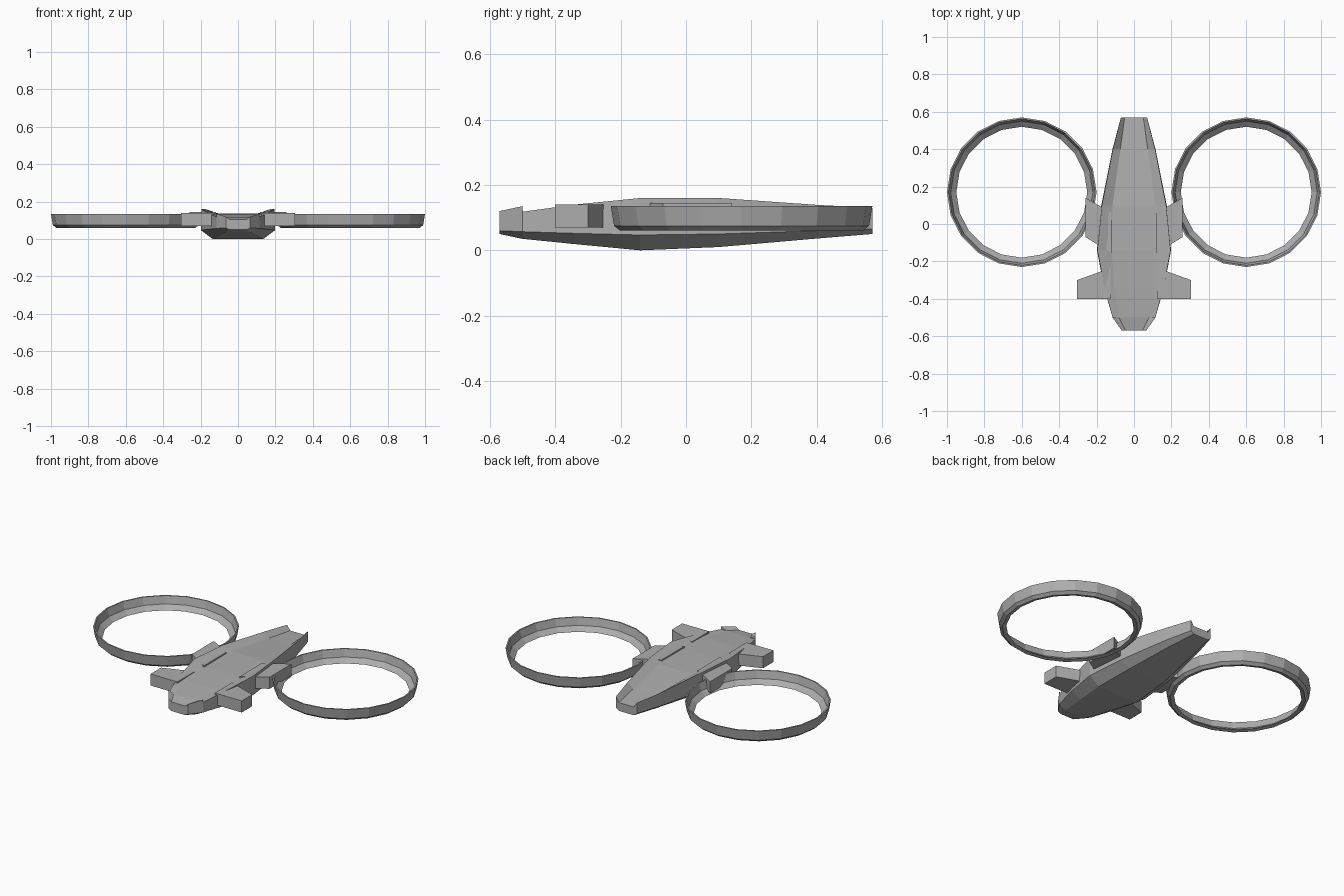
import bpy
import math

cube = bpy.data.objects.get("Cube")
if cube:
    bpy.data.objects.remove(cube, do_unlink=True)

grey = bpy.data.materials.new("hull_grey")
grey.use_nodes = True
colour = (0.42, 0.42, 0.42, 1)
grey.diffuse_color = colour
grey.node_tree.nodes["Principled BSDF"].inputs["Base Color"].default_value = colour


def loft(name, loops, closed=False):
    """Skin matching point loops, capping the ends or joining them into a ring."""
    n, count = len(loops[0]), len(loops)
    verts = [p for loop in loops for p in loop]
    faces = []
    for i in range(count if closed else count - 1):
        a, b = i * n, (i + 1) % count * n
        for j in range(n):
            k = (j + 1) % n
            faces.append((a + j, a + k, b + k, b + j))
    if not closed:
        faces += [tuple(range(n))[::-1], tuple(range((count - 1) * n, count * n))]
    mesh = bpy.data.meshes.new(name)
    mesh.from_pydata(verts, [], faces)
    mesh.materials.append(grey)
    obj = bpy.data.objects.new(name, mesh)
    bpy.context.collection.objects.link(obj)
    # Make all faces point outward
    import bmesh
    bm = bmesh.new()
    bm.from_mesh(mesh)
    bmesh.ops.recalc_face_normals(bm, faces=bm.faces)
    bm.to_mesh(mesh)
    bm.free()
    return obj


def plate(name, outline, low, high):
    return loft(name, [[(x, y, z) for x, y in outline] for z in (low, high)])


# Hull stations: y, then x and z of keel edge, chine, rim and deck edge
stations = [
    (-0.57, (0.045, 0.05), (0.065, 0.06), (0.065, 0.12), (0.045, 0.105)),
    (-0.50, (0.07, 0.035), (0.115, 0.057), (0.115, 0.135), (0.08, 0.118)),
    (-0.499, (0.07, 0.035), (0.115, 0.057), (0.115, 0.118), (0.08, 0.118)),
    (-0.34, (0.10, 0.019), (0.16, 0.052), (0.158, 0.14), (0.105, 0.13)),
    (-0.14, (0.135, 0.0), (0.198, 0.047), (0.196, 0.16), (0.12, 0.136)),
    (0.10, (0.12, 0.01), (0.175, 0.05), (0.172, 0.16), (0.115, 0.136)),
    (0.40, (0.08, 0.036), (0.115, 0.06), (0.113, 0.139), (0.073, 0.112)),
    (0.57, (0.05, 0.05), (0.07, 0.065), (0.07, 0.13), (0.05, 0.10)),
]
hull_loops = []
for y, *half in stations:
    right = [(x, y, z) for x, z in half]
    hull_loops.append(right + [(-x, y, z) for x, y, z in reversed(right)])
loft("hull", hull_loops)

# Rotor guard cross-section: radius and height
guard = [(0.40, 0.135), (0.39, 0.075), (0.372, 0.06),
         (0.35, 0.065), (0.38, 0.09), (0.392, 0.135)]
segments = 20

for side, s in (("left", 1), ("right", -1)):
    # Rotor guard ring
    ring = []
    for i in range(segments):
        a = math.tau * i / segments
        ring.append([(s * 0.6 + r * math.cos(a), 0.17 + r * math.sin(a), z) for r, z in guard])
    loft(side + "_rotor_guard", ring, closed=True)

    # Swept pylon joining the guard to the hull
    pylon = [(0.12, -0.155), (0.26, -0.07), (0.26, 0.14), (0.12, 0.06)]
    plate(side + "_pylon", [(s * x, y) for x, y in pylon], 0.075, 0.145)

    # Small front wing
    wing = [(0.125, -0.40), (0.305, -0.40), (0.305, -0.30), (0.125, -0.235)]
    plate(side + "_front_wing", [(s * x, y) for x, y in wing], 0.07, 0.14)
